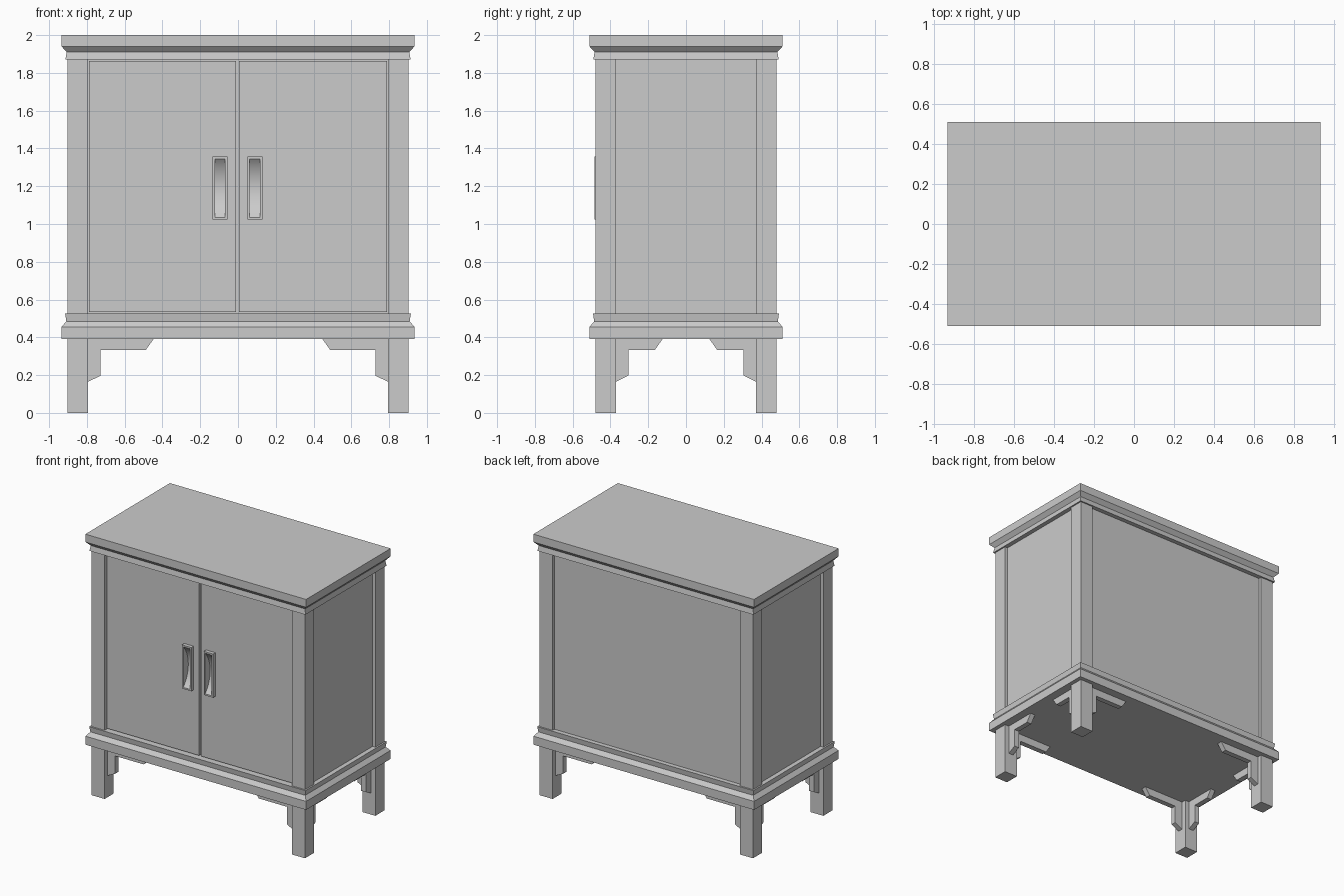
import bpy, bmesh, math

if "Cube" in bpy.data.objects:
    bpy.data.objects.remove(bpy.data.objects["Cube"])


def finish(name, bm):
    bmesh.ops.recalc_face_normals(bm, faces=bm.faces)
    me = bpy.data.meshes.new(name)
    bm.to_mesh(me)
    bm.free()
    ob = bpy.data.objects.new(name, me)
    bpy.context.collection.objects.link(ob)
    return ob


def prism(name, pts, vec):
    """Closed polygon of 3D points, extruded along vec."""
    bm = bmesh.new()
    f = bm.faces.new([bm.verts.new(p) for p in pts])
    new = bmesh.ops.extrude_face_region(bm, geom=[f])["geom"]
    bmesh.ops.translate(bm, vec=vec, verts=[v for v in new if isinstance(v, bmesh.types.BMVert)])
    return finish(name, bm)


def box(name, x0, x1, y0, y1, z0, z1):
    return prism(name, [(x0, y0, z0), (x1, y0, z0), (x1, y1, z0), (x0, y1, z0)], (0, 0, z1 - z0))


def moulding(name, profile):
    """Stack of rectangles, each the cabinet outline grown by an offset."""
    bm = bmesh.new()
    rings = [[bm.verts.new((sx * (W + o), sy * (D + o), z))
              for sx, sy in ((-1, -1), (1, -1), (1, 1), (-1, 1))] for o, z in profile]
    for a, b in zip(rings, rings[1:]):
        for i in range(4):
            j = (i + 1) % 4
            bm.faces.new((a[i], a[j], b[j], b[i]))
    bm.faces.new(rings[0])
    bm.faces.new(rings[-1])
    return finish(name, bm)


W, D, POST = 0.903, 0.48, 0.11      # half width, half depth, post size
RECESS = 0.023                      # panels sit behind the post faces

# Top slab and base with stepped mouldings
moulding("top_slab", [(0.011, 1.87), (0.004, 1.91), (0.031, 1.94), (0.031, 2.0)])
moulding("base_slab", [(0.031, 0.39), (0.031, 0.455), (0.006, 0.485), (0.012, 0.525)])

# Carcass forming the side and back panels
box("carcass", -W + RECESS, W - RECESS, -0.42, D - RECESS, 0.5, 1.89)

# Corner posts running down into legs, with stepped brackets
T = 0.04                            # bracket thickness
SET = (POST - T) / 2                # bracket inset from the outer post face


def bracket_profile(length):
    return [(-0.01, 0.4), (-0.01, 0.16), (0.065, 0.197), (0.065, 0.333),
            (length - 0.04, 0.333), (length, 0.39), (length, 0.4)]


for sx, side in ((-1, "left"), (1, "right")):
    for sy, end in ((-1, "front"), (1, "back")):
        xi, yi = sx * (W - POST), sy * (D - POST)
        box(f"{end}_{side}_post", *sorted((xi, sx * W)), *sorted((yi, sy * D)), 0, 1.89)
        prism(f"{end}_{side}_long_bracket",
              [(xi - sx * u, sy * (D - SET), z) for u, z in bracket_profile(0.345)], (0, -sy * T, 0))
        prism(f"{end}_{side}_short_bracket",
              [(sx * (W - SET), yi - sy * u, z) for u, z in bracket_profile(0.245)], (-sx * T, 0, 0))

# Doors with scooped pulls
MID, GAP = -0.003, 0.008
FRONT = -D + RECESS
PULL = -0.485                       # front face of the pulls
Z0, Z1, RIM = 1.023, 1.357, 0.012
h = (Z1 - Z0) / 2 - RIM             # half chord of the scoop
depth = 0.06
R = (h * h + depth * depth) / (2 * depth)
zc, half = (Z0 + Z1) / 2, math.asin(h / R)

for s, side in ((-1, "left"), (1, "right")):
    door = box(f"{side}_door", *sorted((MID + s * GAP, s * (W - POST - 0.003))), FRONT, -0.40, 0.533, 1.862)
    xa, xb = sorted((MID + s * 0.053, MID + s * 0.132))
    # pocket in the door for the pull
    cutter = box("pull_cutter", xa + 0.001, xb - 0.001, -0.6, -0.415, Z0 + 0.001, Z1 - 0.001)
    cutter.hide_render = True
    mod = door.modifiers.new("pocket", "BOOLEAN")
    mod.operation, mod.solver, mod.object = "DIFFERENCE", "EXACT", cutter
    bpy.context.view_layer.objects.active = door
    bpy.ops.object.modifier_apply(modifier=mod.name)
    bpy.data.objects.remove(cutter)
    # curved scoop between two cheeks
    arc = []
    for i in range(17):
        a = -half + 2 * half * i / 16
        arc.append((PULL + depth - R + R * math.cos(a), zc + R * math.sin(a)))
    prof = [(-0.415, Z0), (PULL, Z0)] + arc + [(PULL, Z1), (-0.415, Z1)]
    scoop = prism(f"{side}_pull_scoop", [(xa + RIM, y, z) for y, z in prof], (xb - xa - 2 * RIM, 0, 0))
    bpy.ops.object.select_all(action="DESELECT")
    scoop.select_set(True)
    bpy.context.view_layer.objects.active = scoop
    bpy.ops.object.shade_smooth_by_angle(angle=math.radians(20))
    for n, x in (("outer", xa), ("inner", xb - RIM)):
        box(f"{side}_pull_{n}_cheek", x, x + RIM, PULL, -0.415, Z0, Z1)
